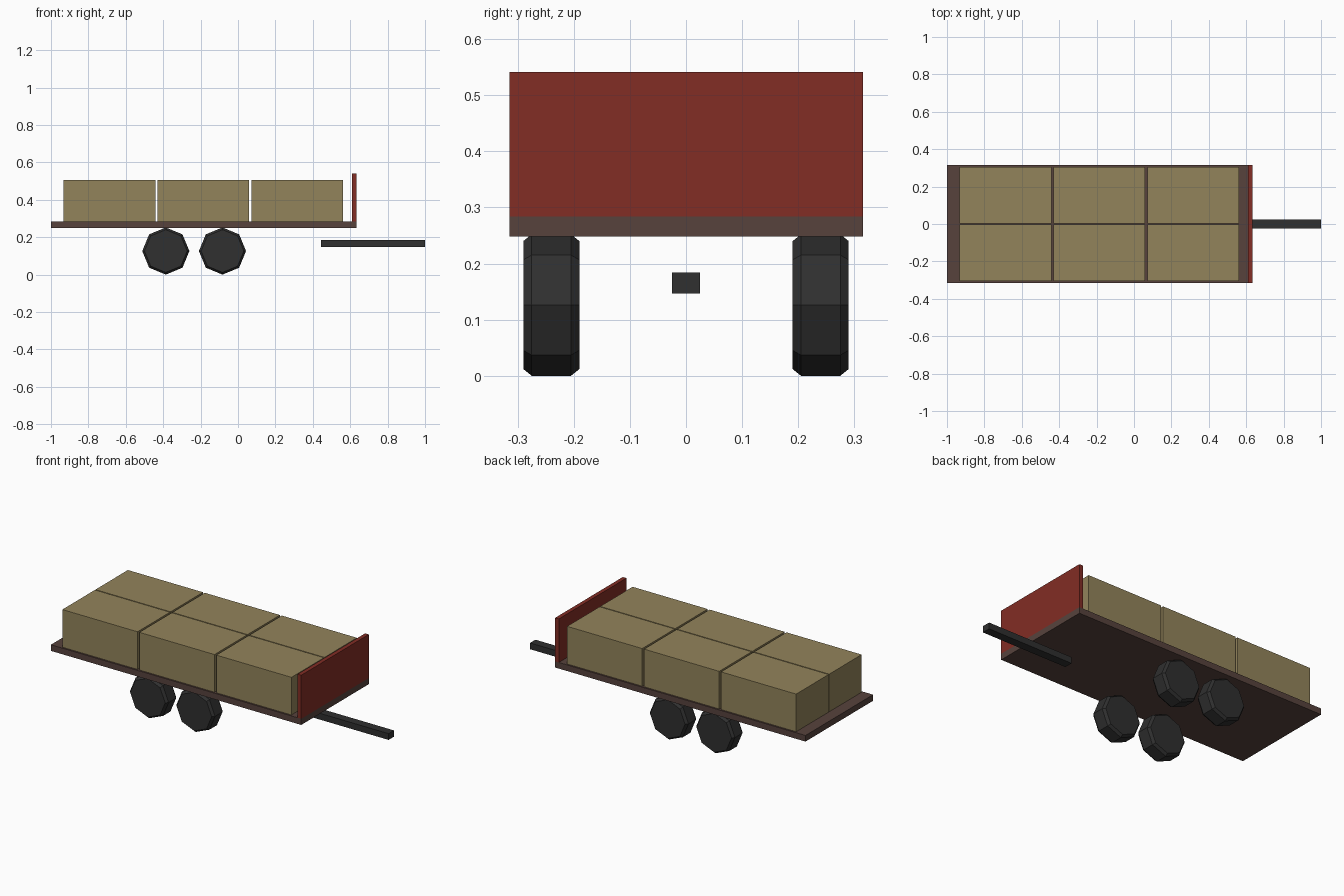
import bpy
import math
from mathutils import Matrix

cube = bpy.data.objects.get("Cube")
if cube:
    bpy.data.objects.remove(cube, do_unlink=True)


def material(name, r, g, b):
    m = bpy.data.materials.new(name)
    m.use_nodes = True
    m.diffuse_color = (r, g, b, 1)
    m.node_tree.nodes["Principled BSDF"].inputs["Base Color"].default_value = (r, g, b, 1)
    return m


straw = material("straw", 0.29, 0.23, 0.105)
red = material("red_paint", 0.225, 0.026, 0.018)
wood = material("dark_wood", 0.095, 0.055, 0.046)
black = material("black_rubber", 0.029, 0.029, 0.029)


def mesh_object(name, verts, faces, mat):
    mesh = bpy.data.meshes.new(name)
    mesh.from_pydata(verts, [], faces)
    mesh.materials.append(mat)
    ob = bpy.data.objects.new(name, mesh)
    bpy.context.collection.objects.link(ob)
    return ob


def box(name, x, y, z, mat):
    """Box from (low, high) ranges on each axis."""
    bpy.ops.mesh.primitive_cube_add(size=1)
    ob = bpy.context.object
    ob.name = name
    size = [b - a for a, b in (x, y, z)]
    mid = [(a + b) / 2 for a, b in (x, y, z)]
    ob.data.transform(Matrix.Translation(mid) @ Matrix.Diagonal((*size, 1)))
    ob.data.materials.append(mat)


def wheel(name, x, y, radius=0.126, half=0.05, sides=8):
    """Eight-sided wheel with chamfered rims, axle along y."""
    profile = [(-half, radius - 0.012), (0.015 - half, radius),
               (half - 0.015, radius), (half, radius - 0.012)]
    verts = [(x + r * math.cos(a), y + d, radius + r * math.sin(a))
             for d, r in profile
             for a in (math.tau * i / sides for i in range(sides))]
    faces = [(k * sides + i, (k + 1) * sides + i,
              (k + 1) * sides + (i + 1) % sides, k * sides + (i + 1) % sides)
             for k in range(len(profile) - 1) for i in range(sides)]
    faces.append(tuple(range(sides)))
    faces.append(tuple(reversed(range(3 * sides, 4 * sides))))
    mesh_object(name, verts, faces, black)


# Flat bed, headboard and drawbar
box("deck", (-1, 0.633), (-0.315, 0.315), (0.248, 0.284), wood)
box("headboard", (0.609, 0.633), (-0.315, 0.315), (0.284, 0.541), red)
box("drawbar", (0.443, 1), (-0.025, 0.025), (0.147, 0.184), black)

# Two rows of three bales
for row, (y0, y1) in (("right", (-0.305, -0.003)), ("left", (0.003, 0.305))):
    for i in range(3):
        x0 = -0.932 + i * 0.502
        box(f"bale_{row}_{i + 1}", (x0, x0 + 0.49), (y0, y1), (0.284, 0.506), straw)

# Tandem wheels on both sides
for side, y in (("right", -0.24), ("left", 0.24)):
    for place, x in (("rear", -0.386), ("front", -0.083)):
        wheel(f"wheel_{place}_{side}", x, y)
